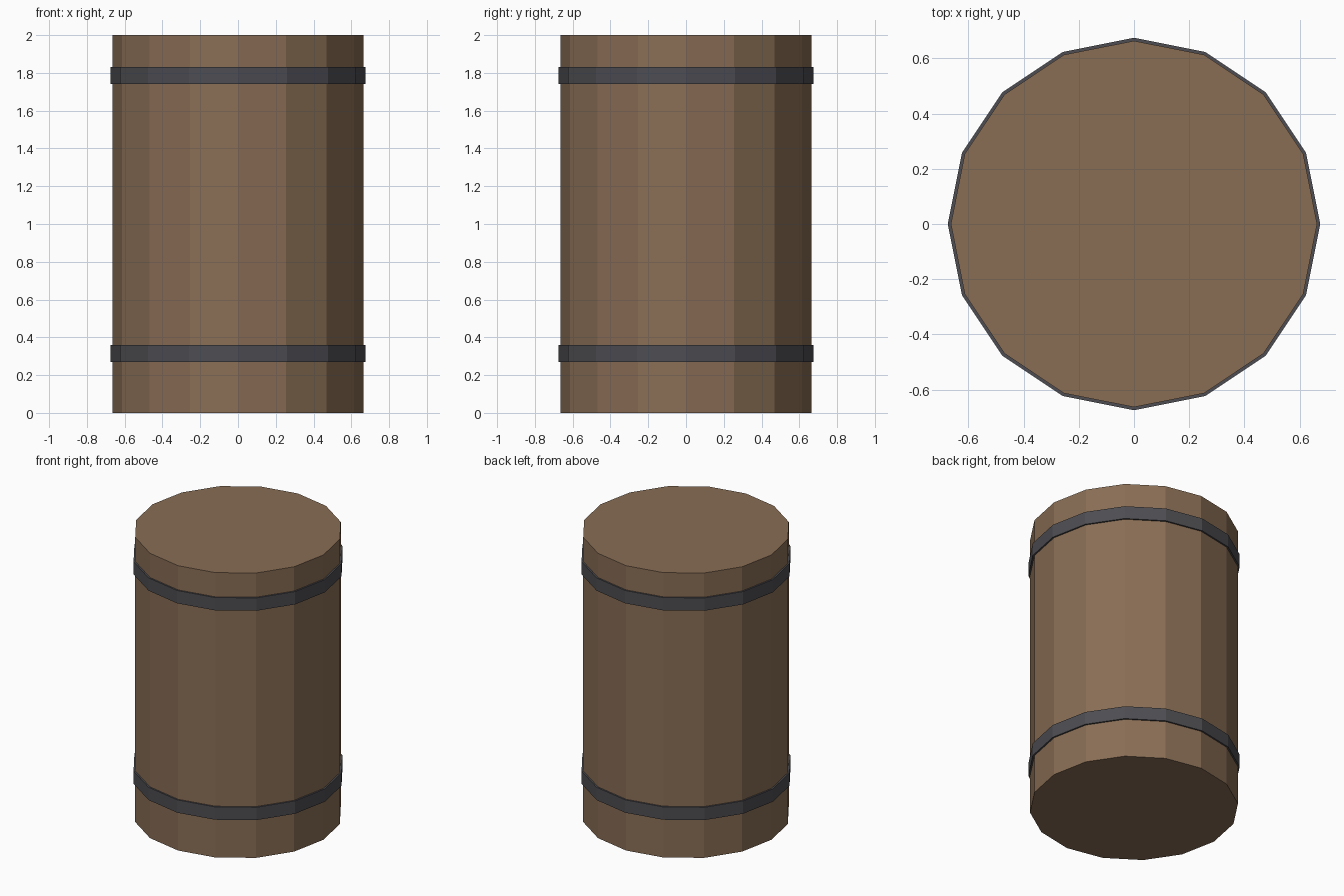
import bpy, bmesh
from math import cos, sin, tau

if "Cube" in bpy.data.objects:
    bpy.data.objects.remove(bpy.data.objects["Cube"])

SIDES = 16
BODY_R, BAND_R = 0.664, 0.675


def material(name, color):
    mat = bpy.data.materials.new(name)
    mat.diffuse_color = (*color, 1)
    mat.use_nodes = True
    mat.node_tree.nodes["Principled BSDF"].inputs["Base Color"].default_value = mat.diffuse_color
    return mat


def lathe(name, profile, mat, closed=False):
    """Revolve (radius, z) points into flat facets; open profiles get end caps."""
    bm = bmesh.new()
    rings = [[bm.verts.new((r * cos(tau * i / SIDES), r * sin(tau * i / SIDES), z))
              for i in range(SIDES)] for r, z in profile]
    pairs = list(zip(rings, rings[1:]))
    if closed:
        pairs.append((rings[-1], rings[0]))
    else:
        bm.faces.new(rings[0][::-1])
        bm.faces.new(rings[-1])
    for low, high in pairs:
        for i in range(SIDES):
            j = (i + 1) % SIDES
            bm.faces.new((low[i], low[j], high[j], high[i]))
    bmesh.ops.recalc_face_normals(bm, faces=bm.faces)
    mesh = bpy.data.meshes.new(name)
    bm.to_mesh(mesh)
    bm.free()
    mesh.materials.append(mat)
    obj = bpy.data.objects.new(name, mesh)
    bpy.context.collection.objects.link(obj)
    return obj


wood = material("wood", (0.25, 0.155, 0.09))
iron = material("iron", (0.075, 0.075, 0.085))

# Barrel body
lathe("barrel_body", [(BODY_R, 0), (BODY_R, 2)], wood)

# Iron hoops, inner side just inside the wood
for name, z in (("lower_hoop", 0.27), ("upper_hoop", 1.74)):
    inner, top = BODY_R - 0.004, z + 0.09
    lathe(name, [(inner, z), (BAND_R, z), (BAND_R, top), (inner, top)], iron, closed=True)
